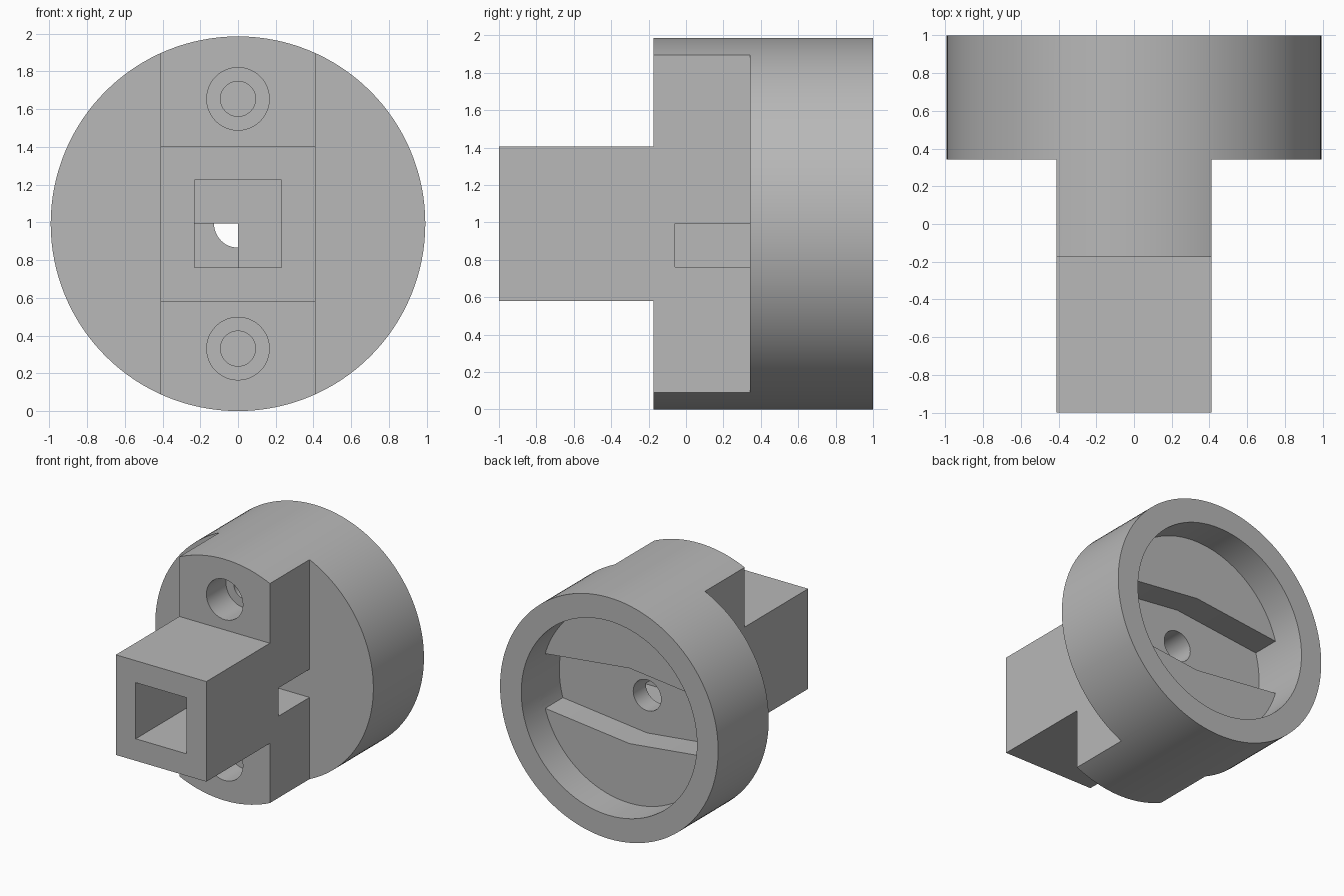
import bpy, bmesh, math

if "Cube" in bpy.data.objects:
    bpy.data.objects.remove(bpy.data.objects["Cube"])

R = 0.993       # outer radius
CZ = R          # height of the main axis
HALF = 0.412    # half width of the square stem


def extrude_y(name, pts, y0, y1):
    """Closed x/z profile extruded along y."""
    bm = bmesh.new()
    face = bm.faces.new([bm.verts.new((x, y0, z)) for x, z in pts])
    res = bmesh.ops.extrude_face_region(bm, geom=[face])
    moved = [g for g in res["geom"] if isinstance(g, bmesh.types.BMVert)]
    bmesh.ops.translate(bm, vec=(0, y1 - y0, 0), verts=moved)
    bmesh.ops.recalc_face_normals(bm, faces=bm.faces)
    me = bpy.data.meshes.new(name)
    bm.to_mesh(me)
    bm.free()
    ob = bpy.data.objects.new(name, me)
    bpy.context.collection.objects.link(ob)
    return ob


def box(name, x0, x1, y0, y1, z0, z1):
    return extrude_y(name, [(x0, z0), (x1, z0), (x1, z1), (x0, z1)], y0, y1)


def rod(name, r, y0, y1, z=CZ, n=48):
    angles = [math.tau * i / n for i in range(n)]
    return extrude_y(name, [(r * math.cos(a), z + r * math.sin(a)) for a in angles], y0, y1)


def combine(target, tool, op="DIFFERENCE"):
    mod = target.modifiers.new(op.lower(), "BOOLEAN")
    mod.operation, mod.solver, mod.object = op, "EXACT", tool
    bpy.context.view_layer.objects.active = target
    bpy.ops.object.modifier_apply(modifier=mod.name)
    bpy.data.objects.remove(tool)


# Round body with both front sides cut flat, then the square stem
mount = rod("socket_mount", R, -0.174, 1.0, n=128)
for s in (-1, 1):
    x0, x1 = sorted((s * HALF, s * 1.2))
    combine(mount, box("side_cut", x0, x1, -0.5, 0.342, -0.2, 2.2))
combine(mount, box("stem", -HALF, HALF - 0.0, -1.0, -0.174, CZ - HALF, CZ + HALF), "UNION")

# Rear recess: shallow cup, then a deeper band that is widest in the middle
combine(mount, rod("cup", 0.8, 0.735, 1.1, n=96))
band = extrude_y("band", [(-0.9, CZ - 0.21), (0, CZ - 0.31), (0.9, CZ - 0.21),
                          (0.9, CZ + 0.21), (0, CZ + 0.31), (-0.9, CZ + 0.21)], 0.505, 0.8)
combine(band, rod("band_limit", 0.8, 0.3, 0.9, n=96), "INTERSECT")
combine(mount, band)

# Square bore, offset passage, side cable slot and central hole
combine(mount, box("bore", -0.231, 0.231, -1.1, -0.2, CZ - 0.231, CZ + 0.231))
combine(mount, box("slot", -0.231, HALF + 0.1, -0.06, 0.342, CZ - 0.231, CZ + 0.001))
combine(mount, box("passage", -0.231, 0, -0.25, 0.2, CZ - 0.231, CZ + 0.001))
combine(mount, rod("centre_hole", 0.127, 0.25, 0.57))

# Counterbored screw holes above and below the stem
for s in (-1, 1):
    z = CZ + s * 0.662
    combine(mount, rod("counterbore", 0.166, -0.3, 0.08, z))
    combine(mount, rod("screw_hole", 0.093, 0.0, 0.5, z))

# Mid grey finish
grey = bpy.data.materials.new("mid_grey")
grey.diffuse_color = (0.48, 0.48, 0.48, 1)
grey.use_nodes = True
grey.node_tree.nodes["Principled BSDF"].inputs["Base Color"].default_value = grey.diffuse_color
mount.data.materials.clear()
mount.data.materials.append(grey)
for p in mount.data.polygons:
    p.material_index = 0

# Smooth round walls, crisp edges
bpy.ops.object.select_all(action="DESELECT")
mount.select_set(True)
bpy.context.view_layer.objects.active = mount
bpy.ops.object.shade_smooth_by_angle(angle=math.radians(20))
